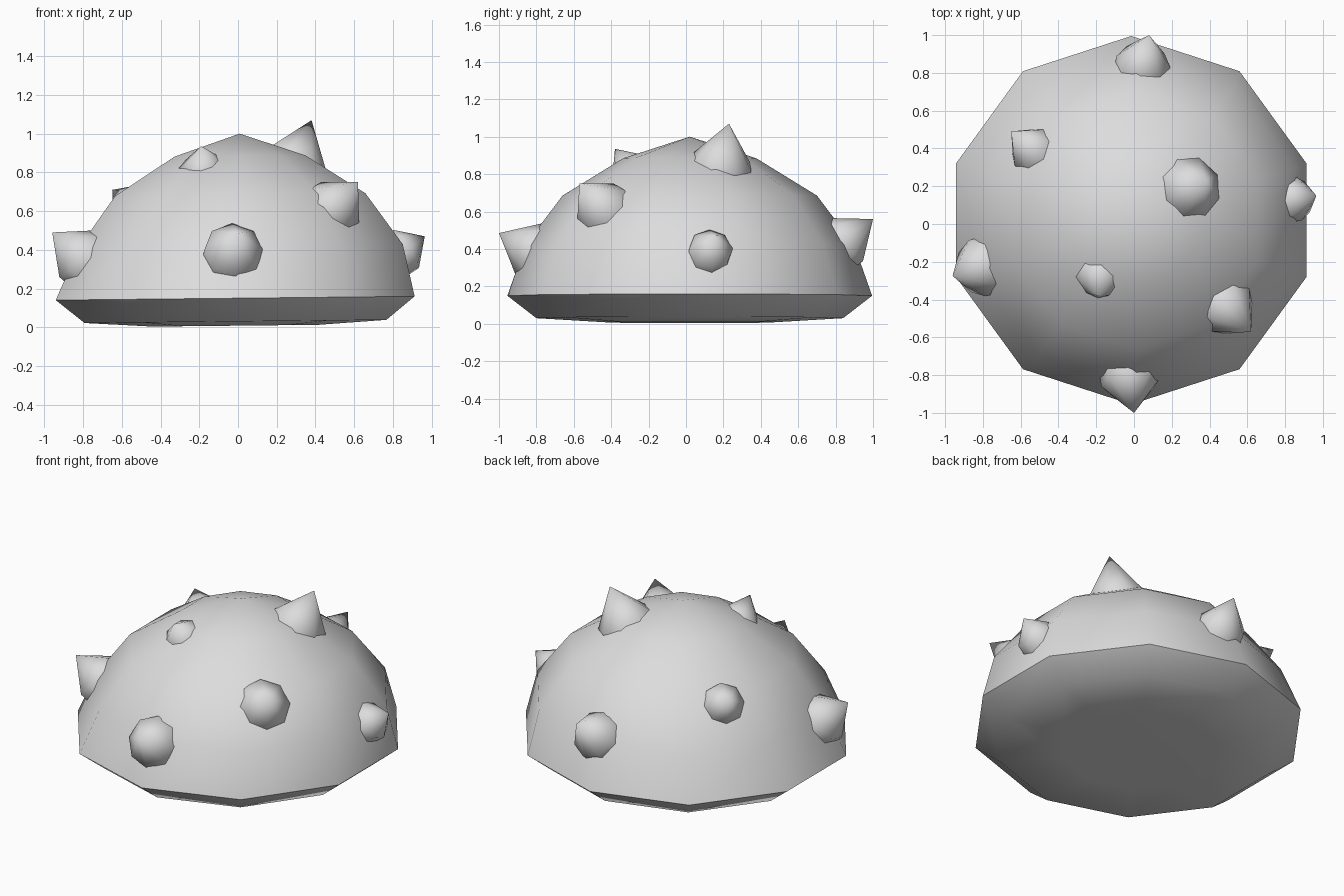
import bpy, bmesh
from math import sin, cos, pi, radians
from mathutils import Vector

cube = bpy.data.objects.get("Cube")
if cube:
    bpy.data.objects.remove(cube, do_unlink=True)

grey = bpy.data.materials.new("shell grey")
grey.use_nodes = True
colour = (0.72, 0.72, 0.72, 1)
grey.diffuse_color = colour
grey.node_tree.nodes["Principled BSDF"].inputs["Base Color"].default_value = colour


def lathe(name, top, profile, bottom, sides, angle):
    """Closed turned solid; profile rows are (radius, height, x shift)."""
    bm = bmesh.new()
    steps = [2 * pi * i / sides for i in range(sides)]
    rings = [[bm.verts.new((dx + r * sin(a), r * cos(a), z)) for a in steps]
             for r, z, dx in profile]
    first, last = bm.verts.new(top), bm.verts.new(bottom)
    for i in range(sides):
        j = (i + 1) % sides
        for a, b in zip(rings, rings[1:]):
            bm.faces.new((a[i], b[i], b[j], a[j]))
        bm.faces.new((first, rings[0][i], rings[0][j]))
        bm.faces.new((last, rings[-1][j], rings[-1][i]))
    bmesh.ops.recalc_face_normals(bm, faces=bm.faces)
    mesh = bpy.data.meshes.new(name)
    bm.to_mesh(mesh)
    bm.free()
    mesh.materials.append(grey)
    obj = bpy.data.objects.new(name, mesh)
    bpy.context.collection.objects.link(obj)
    bpy.ops.object.select_all(action="DESELECT")
    obj.select_set(True)
    bpy.context.view_layer.objects.active = obj
    bpy.ops.object.shade_smooth_by_angle(angle=radians(angle))
    return obj


# Ten-sided domed shell with a bevelled, slightly hollow underside
LEAN = 0.032
shell = lathe("shell", (LEAN, 0, 1.0),
              [(0.355, 0.885, LEAN), (0.68, 0.685, LEAN), (0.88, 0.42, LEAN),
               (0.975, 0.15, 0), (0.82, 0.03, 0), (0.45, 0.008, 0)],
              (0, 0, 0.04), 10, 50)
shell.location = (-0.013, 0.02, 0)
shell.rotation_euler.y = radians(-0.6)

# Spikes: base centre on the shell, tip, base radius
SPIKES = {
    "back_spike": ((0.05, 0.86, 0.45), (0.08, 1.0, 0.56), 0.145),
    "back_right_spike": ((-0.55, 0.405, 0.63), (-0.65, 0.49, 0.71), 0.125),
    "top_spike": ((0.30, 0.19, 0.86), (0.38, 0.23, 1.07), 0.172),
    "left_spike": ((0.87, 0.135, 0.405), (0.965, 0.15, 0.47), 0.118),
    "right_spike": ((-0.83, -0.235, 0.38), (-0.96, -0.275, 0.49), 0.155),
    "front_upper_spike": ((-0.18, -0.295, 0.82), (-0.19, -0.38, 0.935), 0.128),
    "front_left_spike": ((0.50, -0.455, 0.625), (0.62, -0.57, 0.75), 0.158),
    "front_spike": ((-0.02, -0.84, 0.40), (0, -1.0, 0.485), 0.155),
}
ROOT = -0.08
for name, (base, tip, radius) in SPIKES.items():
    axis = Vector(tip) - Vector(base)
    spike = lathe(name, (0, 0, axis.length), [(radius, 0, 0), (radius, ROOT, 0)],
                  (0, 0, ROOT), 8, 65)
    spike.location = base
    spike.rotation_euler = axis.to_track_quat("Z", "Y").to_euler()
